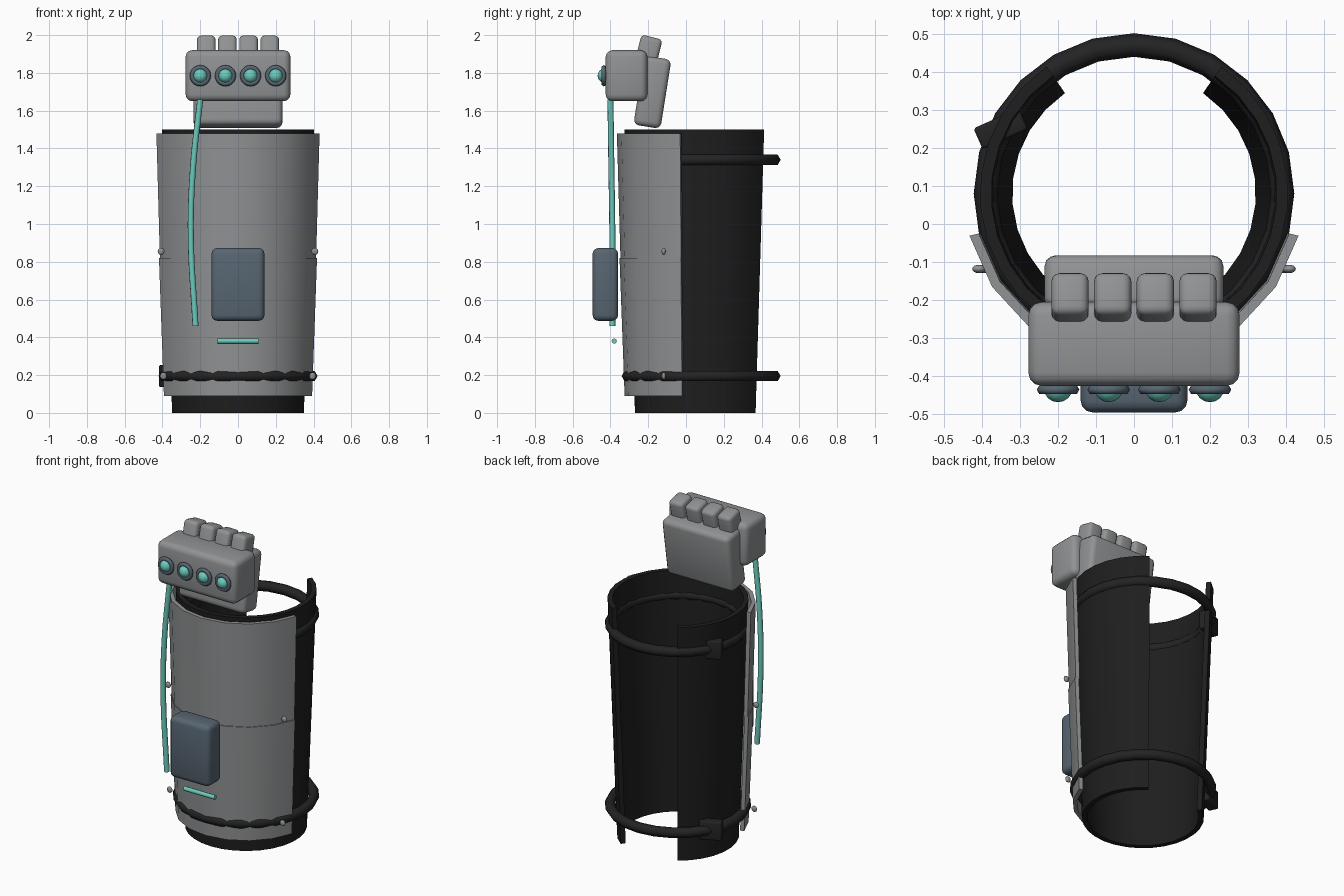
import bpy, bmesh, math
from mathutils import Matrix, Vector

cube = bpy.data.objects.get("Cube")
if cube:
    bpy.data.objects.remove(cube, do_unlink=True)

AXIS_Y = 0.08  # forearm axis


def material(name, rgb):
    m = bpy.data.materials.new(name)
    m.use_nodes = True
    m.diffuse_color = (*rgb, 1)
    m.node_tree.nodes["Principled BSDF"].inputs["Base Color"].default_value = (*rgb, 1)
    return m


GREY = material("armor grey", (0.28, 0.29, 0.295))
BLACK = material("sleeve black", (0.013, 0.013, 0.013))
RUBBER = material("strap black", (0.017, 0.017, 0.018))
SLATE = material("slate blue", (0.095, 0.13, 0.165))
TEAL = material("glowing teal", (0.15, 0.60, 0.51))


def finish(name, bm, mat, smooth=40):
    bmesh.ops.recalc_face_normals(bm, faces=bm.faces)
    mesh = bpy.data.meshes.new(name)
    bm.to_mesh(mesh)
    bm.free()
    mesh.materials.append(mat)
    obj = bpy.data.objects.new(name, mesh)
    bpy.context.collection.objects.link(obj)
    bpy.ops.object.select_all(action="DESELECT")
    obj.select_set(True)
    bpy.context.view_layer.objects.active = obj
    bpy.ops.object.shade_smooth_by_angle(angle=math.radians(smooth))
    return obj


def shell(name, mat, start, end, segments, bottom, top, thickness):
    """Tapered open cylinder wall; bottom and top are (z, outer radius)."""
    bm = bmesh.new()
    rows = []
    for i in range(segments + 1):
        a = math.radians(start + (end - start) * i / segments)
        section = [bottom, top, (top[0], top[1] - thickness), (bottom[0], bottom[1] - thickness)]
        rows.append([bm.verts.new((r * math.cos(a), AXIS_Y + r * math.sin(a), z)) for z, r in section])
    for a, b in zip(rows, rows[1:]):
        for k in range(4):
            n = (k + 1) % 4
            bm.faces.new((a[k], b[k], b[n], a[n]))
    bm.faces.new(rows[0])
    bm.faces.new(rows[-1])
    return finish(name, bm, mat)


def box(name, mat, centre, size, bevel, tilt=0, turn=0):
    bm = bmesh.new()
    bmesh.ops.create_cube(bm, size=1)
    bmesh.ops.scale(bm, vec=size, verts=bm.verts)
    if bevel:
        bmesh.ops.bevel(bm, geom=bm.edges[:], offset=bevel, segments=3, profile=0.5, affect="EDGES")
    spin = Matrix.Rotation(math.radians(turn), 4, "Z") @ Matrix.Rotation(math.radians(tilt), 4, "X")
    bmesh.ops.transform(bm, matrix=Matrix.Translation(centre) @ spin, verts=bm.verts)
    return finish(name, bm, mat)


def ball(name, mat, centre, size):
    bm = bmesh.new()
    bmesh.ops.create_uvsphere(bm, u_segments=16, v_segments=10, radius=1)
    bmesh.ops.transform(bm, matrix=Matrix.Translation(centre) @ Matrix.Diagonal((*size, 1)), verts=bm.verts)
    return finish(name, bm, mat, 60)


def ring(name, mat, centre, major, minor, segments, sides, matrix=Matrix()):
    bm = bmesh.new()
    loops = []
    for i in range(segments):
        a = math.tau * i / segments
        loop = []
        for k in range(sides):
            b = math.tau * k / sides
            r = major + minor * math.cos(b)
            p = Vector((r * math.cos(a), r * math.sin(a), minor * math.sin(b)))
            loop.append(bm.verts.new(matrix @ p + Vector(centre)))
        loops.append(loop)
    for i in range(segments):
        a, b = loops[i], loops[(i + 1) % segments]
        for k in range(sides):
            n = (k + 1) % sides
            bm.faces.new((a[k], b[k], b[n], a[n]))
    return finish(name, bm, mat, 65)


def tube(name, mat, points, radius):
    curve = bpy.data.curves.new(name, "CURVE")
    curve.dimensions = "3D"
    curve.bevel_depth = radius
    curve.bevel_resolution = 2
    curve.use_fill_caps = True
    spline = curve.splines.new("BEZIER")
    spline.bezier_points.add(len(points) - 1)
    for bp, p in zip(spline.bezier_points, points):
        bp.co = p
        bp.handle_left_type = bp.handle_right_type = "AUTO"
    curve.materials.append(mat)
    obj = bpy.data.objects.new(name, curve)
    bpy.context.collection.objects.link(obj)
    return obj


# Forearm sleeve, open at the back, with two front armor plates
shell("sleeve", BLACK, 124.5, 415.5, 24, (0, 0.35), (1.5, 0.405), 0.03)
shell("lower_plate", GREY, 194.4, 345.6, 8, (0.09, 0.405), (0.82, 0.432), 0.025)
shell("upper_plate", GREY, 194.4, 345.6, 8, (0.82, 0.427), (1.48, 0.446), 0.025)

# Straps with buckles
for label, z in (("lower", 0.195), ("upper", 1.34)):
    ring(label + "_strap", RUBBER, (0, AXIS_Y, z), 0.39, 0.031, 24, 6)
    box(label + "_buckle", RUBBER, (-0.35, 0.25, z), (0.13, 0.06, 0.115), 0.008, turn=24)

# Rivets on both sides of the plates
for side, sign in (("left", 1), ("right", -1)):
    ball(side + "_upper_rivet", GREY, (sign * 0.407, -0.118, 0.855), (0.018, 0.011, 0.019))
    ball(side + "_lower_rivet", GREY, (sign * 0.395, -0.118, 0.195), (0.018, 0.011, 0.019))

# Power pack, light bar and cable on the front
box("power_pack", SLATE, (0, -0.427, 0.68), (0.28, 0.135, 0.385), 0.03)
tube("light_bar", TEAL, [(-0.108, -0.38, 0.38), (0.108, -0.38, 0.38)], 0.014)
tube("cable", TEAL, [(-0.2, -0.4, 1.66), (-0.238, -0.395, 1.3), (-0.25, -0.39, 0.95),
                     (-0.225, -0.39, 0.46)], 0.016)

# Fist: palm, knuckle block and fingers
box("palm", GREY, (0, -0.178, 1.698), (0.47, 0.145, 0.37), 0.03, tilt=-9)
box("knuckle_block", GREY, (0, -0.315, 1.785), (0.555, 0.22, 0.27), 0.035)
for i in range(4):
    offset = i - 1.5
    box(f"finger_{i + 1}", GREY, (offset * 0.112, -0.21, 1.868), (0.098, 0.115, 0.25), 0.022, tilt=-14)
    x = offset * 0.133
    ring(f"gem_ring_{i + 1}", SLATE, (x, -0.435, 1.785), 0.043, 0.013, 20, 6,
         Matrix.Rotation(math.pi / 2, 3, "X"))
    ball(f"gem_{i + 1}", TEAL, (x, -0.43, 1.785), (0.038, 0.038, 0.038))
